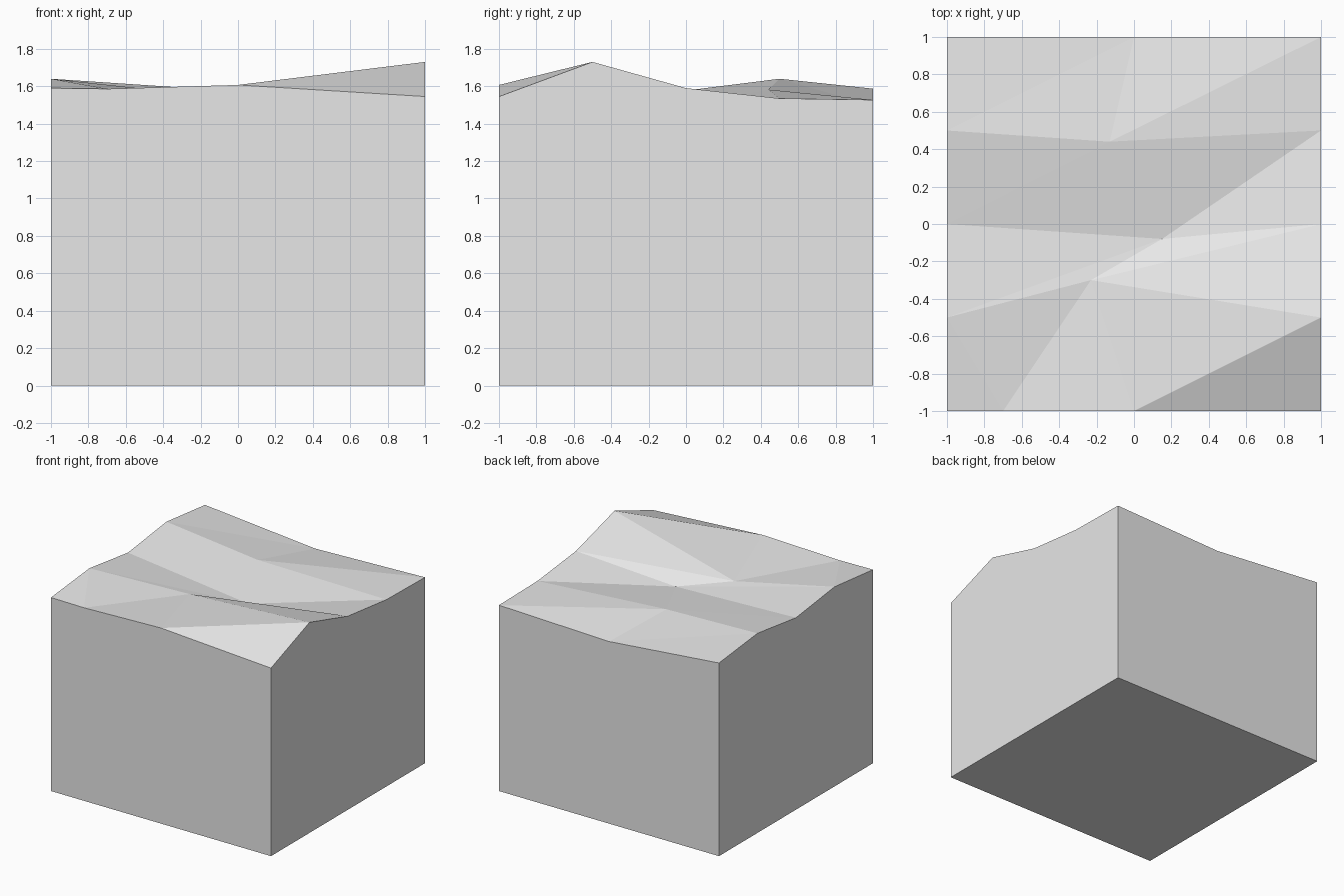
import bpy
import bmesh

cube = bpy.data.objects.get("Cube")
if cube:
    bpy.data.objects.remove(cube, do_unlink=True)

# One plain grey material
stone = bpy.data.materials.new("plain_grey")
stone.use_nodes = True
grey = (0.8, 0.8, 0.8, 1)
stone.diffuse_color = grey
stone.node_tree.nodes["Principled BSDF"].inputs["Base Color"].default_value = grey

bm = bmesh.new()


def add_point(x, y, z):
    return bm.verts.new((x, y, z))


def add_fan(centre, ring):
    """Triangles around a centre, ring listed anticlockwise from above."""
    for a, b in zip(ring, ring[1:]):
        bm.faces.new((centre, a, b))


# Left and right rims, evenly spaced from front to back
west_heights = [1.59, 1.64, 1.577, 1.64, 1.587]
east_heights = [1.545, 1.73, 1.59, 1.535, 1.527]
west = [add_point(-1, -1 + i / 2, z) for i, z in enumerate(west_heights)]
east = [add_point(1, -1 + i / 2, z) for i, z in enumerate(east_heights)]

# Front and back rim points, then the three inner points
front_notch = add_point(-0.7, -1, 1.586)
front_mid = add_point(0, -1, 1.607)
back_mid = add_point(0, 1, 1.496)
saddle = add_point(-0.23, -0.3, 1.557)
hollow = add_point(0.15, -0.08, 1.495)
ridge = add_point(-0.13, 0.44, 1.582)

# Faceted ground: fans around the inner points, then the three corner facets
add_fan(saddle, [hollow, west[1], front_notch, front_mid, east[1], east[2], hollow])
add_fan(hollow, [east[2], east[3], ridge, west[2], west[1]])
add_fan(ridge, [east[3], east[4], back_mid, west[3], west[2]])
add_fan(east[0], [east[1], front_mid])
add_fan(west[0], [front_notch, west[1]])
add_fan(west[4], [west[3], back_mid])

# Walls dropped from the rim to the base, and the flat underside
rim = [e for e in bm.edges if e.is_boundary]
walls = bmesh.ops.extrude_edge_only(bm, edges=rim)["geom"]
for part in walls:
    if isinstance(part, bmesh.types.BMVert):
        part.co.z = 0
base_edges = [e for e in bm.edges if e.is_boundary]
bmesh.ops.contextual_create(bm, geom=base_edges)
bmesh.ops.recalc_face_normals(bm, faces=bm.faces[:])

mesh = bpy.data.meshes.new("terrain_block")
bm.to_mesh(mesh)
bm.free()
mesh.materials.append(stone)
block = bpy.data.objects.new("terrain_block", mesh)
bpy.context.collection.objects.link(block)
